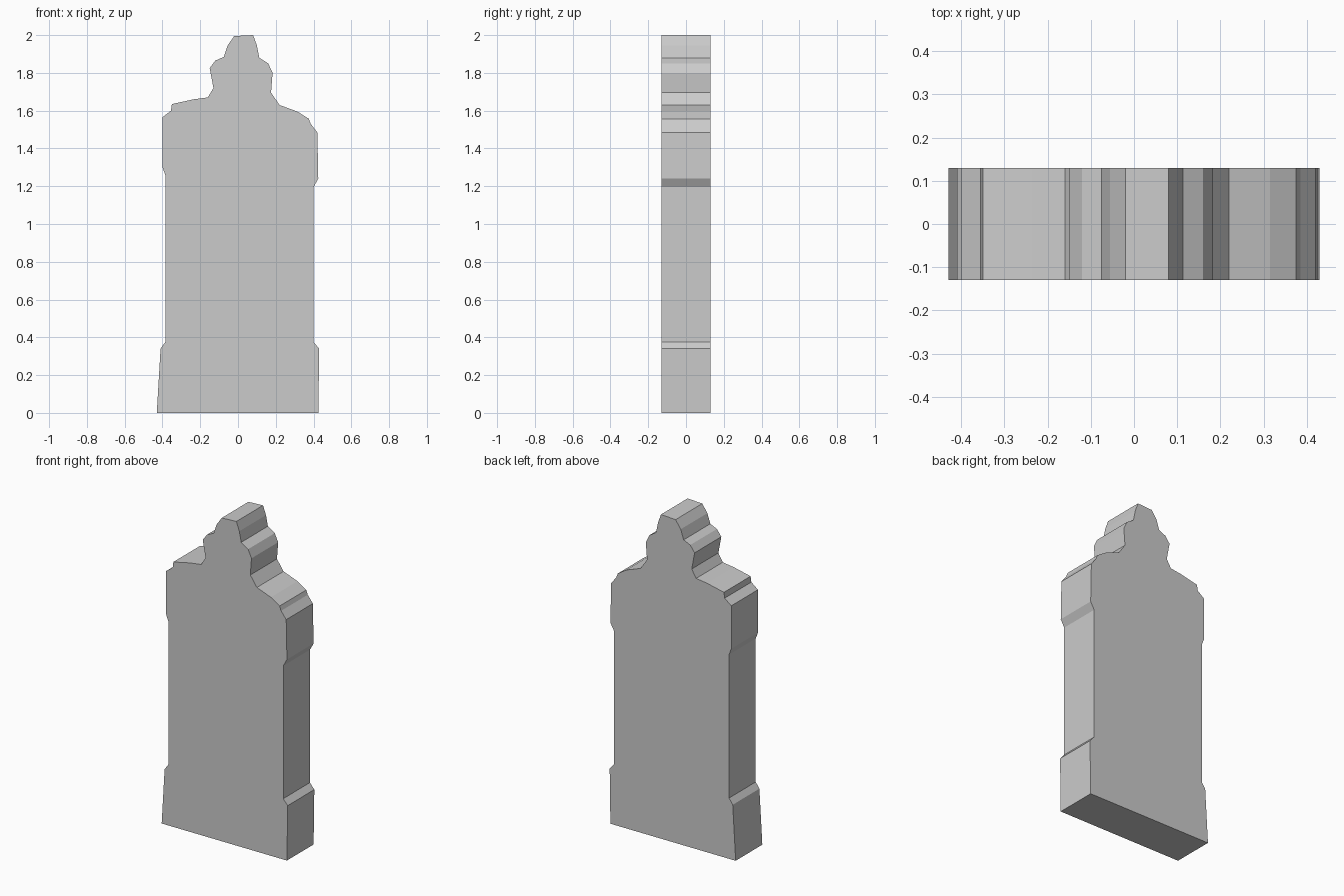
import bpy
import bmesh

cube = bpy.data.objects.get("Cube")
if cube:
    bpy.data.objects.remove(cube, do_unlink=True)

DEPTH = 0.26

# Plain stone colour
stone = bpy.data.materials.new("grey_stone")
stone.use_nodes = True
colour = (0.6, 0.6, 0.6, 1.0)
stone.diffuse_color = colour
stone.node_tree.nodes["Principled BSDF"].inputs["Base Color"].default_value = colour

# Silhouette, left edge upwards: plinth, shaft, shoulder, finial
left_edge = [
    (-0.43, 0), (-0.41, 0.34), (-0.385, 0.375),
    (-0.385, 1.26), (-0.4, 1.3), (-0.4, 1.565),
    (-0.355, 1.6), (-0.35, 1.635), (-0.235, 1.66), (-0.16, 1.67),
    (-0.13, 1.72), (-0.15, 1.825), (-0.12, 1.865), (-0.075, 1.885),
    (-0.055, 1.945), (-0.02, 1.995),
]
# Right edge downwards: finial, shoulder, shaft, plinth
right_edge = [
    (0.08, 2), (0.1, 1.945), (0.113, 1.88), (0.16, 1.85), (0.183, 1.8),
    (0.175, 1.695), (0.22, 1.63), (0.315, 1.595), (0.375, 1.557),
    (0.385, 1.53), (0.42, 1.485), (0.425, 1.24), (0.4, 1.195),
    (0.4, 0.375), (0.43, 0.34), (0.425, 0),
]

# Extrude the silhouette from front to back
bm = bmesh.new()
front = bm.faces.new([bm.verts.new((x, -DEPTH / 2, z)) for x, z in left_edge + right_edge])
extruded = bmesh.ops.extrude_face_region(bm, geom=[front], use_keep_orig=True)
back_verts = [g for g in extruded["geom"] if isinstance(g, bmesh.types.BMVert)]
bmesh.ops.translate(bm, verts=back_verts, vec=(0, DEPTH, 0))
bmesh.ops.recalc_face_normals(bm, faces=bm.faces)

mesh = bpy.data.meshes.new("stone_slab")
bm.to_mesh(mesh)
bm.free()
mesh.materials.append(stone)
slab = bpy.data.objects.new("stone_slab", mesh)
bpy.context.collection.objects.link(slab)
